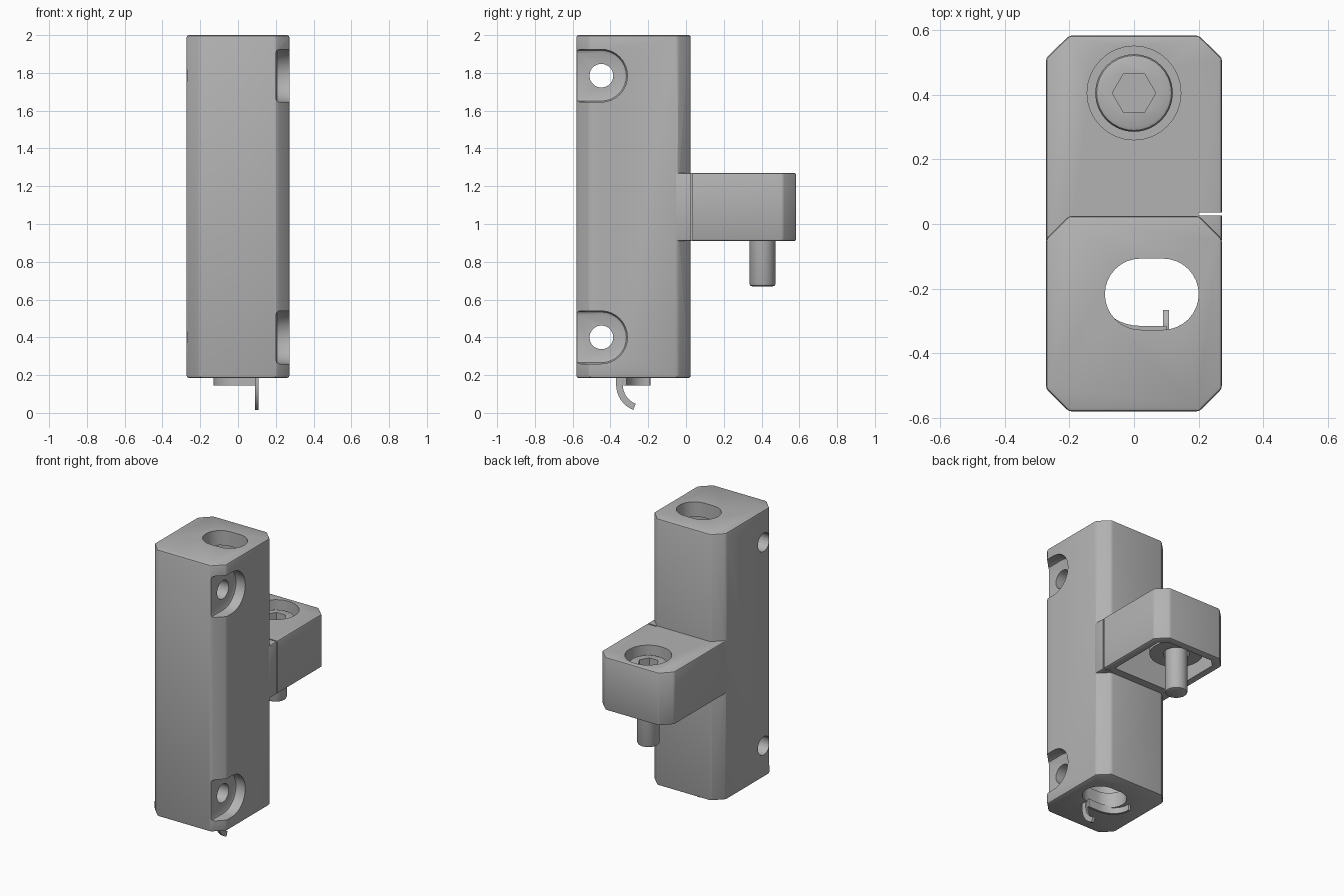
import bpy, bmesh, math
from mathutils import Matrix

if "Cube" in bpy.data.objects:
    bpy.data.objects.remove(bpy.data.objects["Cube"], do_unlink=True)

grey = bpy.data.materials.new("plain grey")
grey.use_nodes = True
colour = (0.45, 0.45, 0.45, 1)
grey.diffuse_color = colour
grey.node_tree.nodes["Principled BSDF"].inputs["Base Color"].default_value = colour

AXIS = {"z": Matrix(),
        "x": Matrix(((0, 0, 1, 0), (1, 0, 0, 0), (0, 1, 0, 0), (0, 0, 0, 1)))}


def prism(name, outline, low, high, axis="z", bevel=0):
    """Extrude a flat outline along z, or a (y, z) outline along x."""
    bm = bmesh.new()
    base = bm.faces.new([bm.verts.new((a, b, low)) for a, b in outline])
    new = bmesh.ops.extrude_face_region(bm, geom=[base])["geom"]
    for v in new:
        if isinstance(v, bmesh.types.BMVert):
            v.co.z = high
    bmesh.ops.recalc_face_normals(bm, faces=bm.faces)
    if bevel:
        sharp = [e for e in bm.edges if e.calc_face_angle(0) > 0.6]
        bmesh.ops.bevel(bm, geom=sharp, offset=bevel, segments=2,
                        profile=0.5, affect="EDGES")
    bm.transform(AXIS[axis])
    mesh = bpy.data.meshes.new(name)
    bm.to_mesh(mesh)
    bm.free()
    ob = bpy.data.objects.new(name, mesh)
    bpy.context.collection.objects.link(ob)
    mesh.materials.append(grey)
    return ob


def circle(cx, cy, r, n=32):
    return [(cx + r * math.cos(2 * math.pi * i / n),
             cy + r * math.sin(2 * math.pi * i / n)) for i in range(n)]


def stadium(x0, x1, cy, r, n=16):
    """Slot outline, long in the first direction."""
    half = [math.pi * i / n - math.pi / 2 for i in range(n + 1)]
    return ([(x1 - r + r * math.cos(t), cy + r * math.sin(t)) for t in half] +
            [(x0 + r - r * math.cos(t), cy - r * math.sin(t)) for t in half])


def rect(x0, x1, y0, y1):
    return [(x0, y0), (x1, y0), (x1, y1), (x0, y1)]


def chamfered(w, y0, y1, c):
    return [(-w + c, y0), (w - c, y0), (w, y0 + c), (w, y1 - c),
            (w - c, y1), (-w + c, y1), (-w, y1 - c), (-w, y0 + c)]


def boolean(target, tool, operation="DIFFERENCE"):
    bpy.context.view_layer.objects.active = target
    mod = target.modifiers.new("boolean", "BOOLEAN")
    mod.operation = operation
    mod.solver = "EXACT"
    mod.object = tool
    bpy.ops.object.modifier_apply(modifier=mod.name)
    bpy.data.objects.remove(tool, do_unlink=True)


def smooth(ob):
    bpy.ops.object.select_all(action="DESELECT")
    ob.select_set(True)
    bpy.context.view_layer.objects.active = ob
    bpy.ops.object.shade_smooth_by_angle(angle=math.radians(32))


W, BOTTOM, TOP = 0.272, 0.185, 2.0
LUG_LOW, LUG_HIGH, SCREW_Y = 0.91, 1.27, 0.405

# Upright body and rear lug, joined
body = prism("body", chamfered(W, -0.58, 0.025, 0.07), BOTTOM, TOP, bevel=0.012)
lug_outline = [(-W, -0.06), (W, -0.06), (W, 0.513), (0.2, 0.583), (-0.2, 0.583), (-W, 0.513)]
boolean(body, prism("lug", lug_outline, LUG_LOW, LUG_HIGH, bevel=0.01), "UNION")

# Seam between body and lug
boolean(body, prism("seam", rect(0.2, 0.3, 0.026, 0.035), 0.8, 1.4))

# Vertical passage, slightly wider inside than at its mouths
boolean(body, prism("passage", stadium(-0.09, 0.2, -0.217, 0.11), 0.1, 2.1))
boolean(body, prism("chamber", stadium(-0.11, 0.22, -0.217, 0.13), 0.29, 1.9))

# Cross holes with open pockets on the left side
for z in (0.4, 1.785):
    boolean(body, prism("cross_hole", circle(-0.448, z, 0.063, 20), -0.4, 0.4, "x"))
    boolean(body, prism("pocket", stadium(-0.9, -0.31, z, 0.14), 0.2, 0.4, "x", 0.02))

# Hollow underside of the lug with a round screw boss
cavity = prism("cavity", [(-0.22, 0.08), (0.22, 0.08), (0.22, 0.49), (0.17, 0.535),
                          (-0.17, 0.535), (-0.22, 0.49)], 0.8, 1.2)
boolean(cavity, prism("boss", circle(0, SCREW_Y, 0.165), 0.95, 1.3))
boolean(body, cavity)
boolean(body, prism("counterbore", circle(0, SCREW_Y, 0.145), 1.05, 1.4))
boolean(body, prism("screw_hole", circle(0, SCREW_Y, 0.08), 0.8, 1.4))
smooth(body)

# Socket head screw
head = prism("screw_head", circle(0, SCREW_Y, 0.12), 1.05, 1.22, bevel=0)
boolean(head, prism("socket", circle(0, SCREW_Y, 0.067, 6), 1.14, 1.4))
shank = prism("screw_shank", circle(0, SCREW_Y, 0.07), 0.67, 1.06)
for ob, z in ((head, 1.22), (shank, 0.67)):
    bm = bmesh.new()
    bm.from_mesh(ob.data)
    reach = 0.12 if ob is head else 0.07
    rim = [e for e in bm.edges if all(
        abs(v.co.z - z) < 0.001 and
        math.hypot(v.co.x, v.co.y - SCREW_Y) > reach - 0.005 for v in e.verts)]
    bmesh.ops.bevel(bm, geom=rim, offset=0.015, segments=2, profile=0.5, affect="EDGES")
    bm.to_mesh(ob.data)
    bm.free()
    smooth(ob)

# Curved fin hanging below the passage
angles = [math.radians(180 + 68 * i / 8) for i in range(9)]
arc = [[(-0.225 + r * math.cos(t), 0.15 + r * math.sin(t)) for t in angles]
       for r in (0.145, 0.11)]
fin = prism("curved_fin", [(-0.37, 0.2)] + arc[0] + arc[1][::-1] + [(-0.335, 0.2)],
            0.09, 0.108, "x")
smooth(fin)

# Partial lip around the lower mouth
sweep = [math.radians(175 + 95 * i / 10) for i in range(11)]
lip = prism("lower_lip",
            [(0.02 + 0.15 * math.cos(t), -0.2 + 0.13 * math.sin(t)) for t in sweep] +
            [(0.1, -0.33), (0.1, -0.315)] +
            [(0.02 + 0.135 * math.cos(t), -0.2 + 0.115 * math.sin(t)) for t in sweep[::-1]],
            0.145, 0.2)
smooth(lip)
